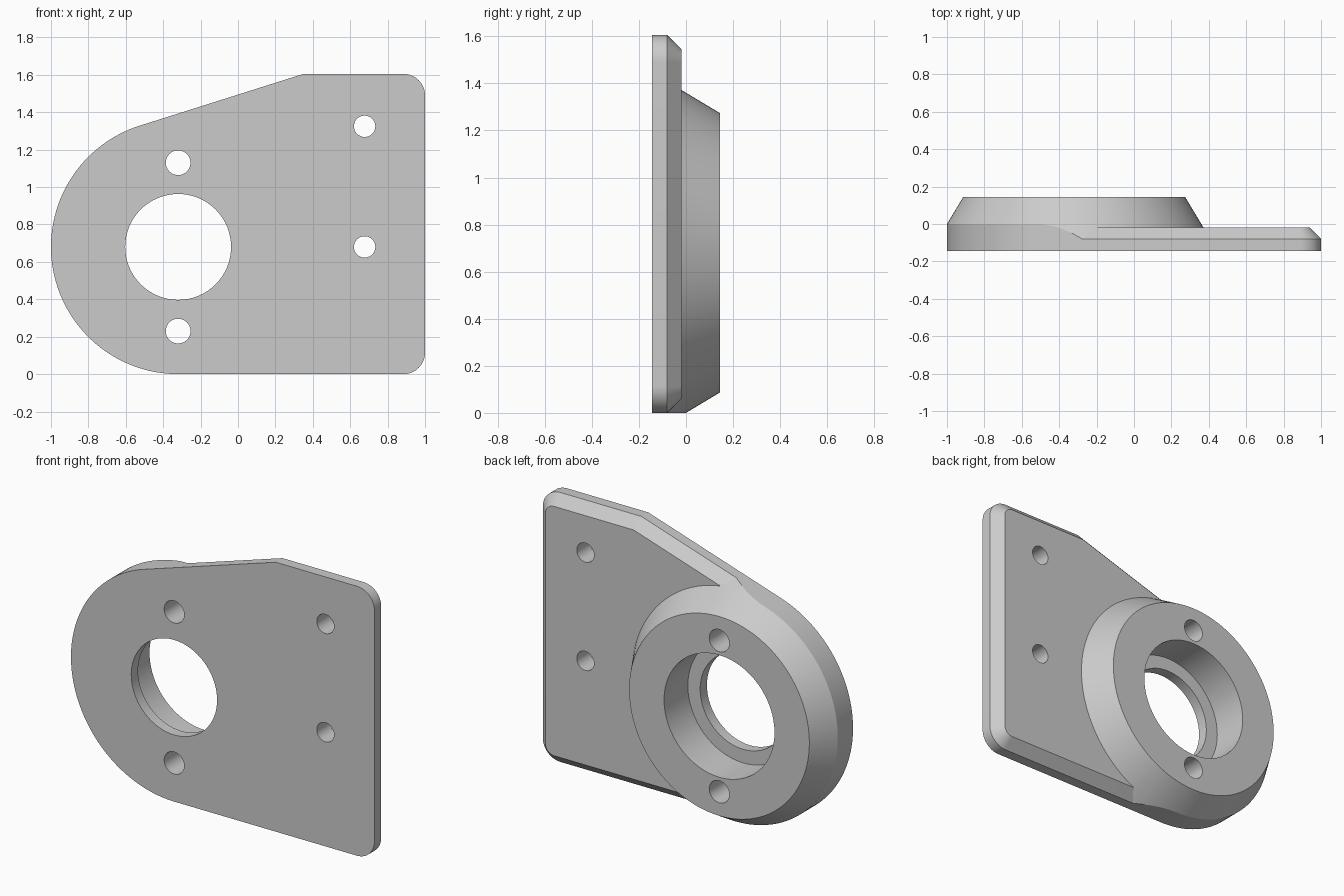
import bpy, bmesh
from math import sin, cos, acos, atan2, hypot, radians, pi

cube = bpy.data.objects.get("Cube")
if cube:
    bpy.data.objects.remove(cube, do_unlink=True)

# Main dimensions
FRONT, BACK = -0.144, 0.144
CX, CZ, R = -0.32, 0.68, 0.68           # boss axis and outer radius
APEX = (0.35, 1.605)                    # where the sloped edge meets the top
CORNER = 0.115
SLOPE = 0.6                             # boss taper
dx, dz = APEX[0] - CX, APEX[1] - CZ
TANGENT = atan2(dz, dx) + acos(R / hypot(dx, dz))

grey = bpy.data.materials.new("light_grey")
grey.use_nodes = True
colour = (0.6, 0.6, 0.6, 1)
grey.diffuse_color = colour
grey.node_tree.nodes["Principled BSDF"].inputs["Base Color"].default_value = colour


def arc(x, z, r, start, end, n):
    steps = [start + (end - start) * i / n for i in range(n + 1)]
    return [(x + r * cos(a), z + r * sin(a)) for a in steps]


def circle(x, z, r, n=64):
    return arc(x, z, r, 0, 2 * pi, n)[:-1]


def boss_ring(r):
    # Segments line up with the rounded end of the plate
    return (arc(CX, CZ, r, TANGENT, 1.5 * pi, 64)
            + arc(CX, CZ, r, 1.5 * pi, TANGENT + 2 * pi, 80)[1:-1])


def outline(d=0.0):
    """Plate outline grown by d."""
    right, r = 1 - CORNER, CORNER + d
    miter = d / (1 + sin(TANGENT))
    apex = (APEX[0] + miter * cos(TANGENT), APEX[1] + miter * (1 + sin(TANGENT)))
    return (arc(right, CORNER, r, -pi / 2, 0, 16)
            + arc(right, APEX[1] - CORNER, r, 0, pi / 2, 16)
            + [apex] + arc(CX, CZ, R + d, TANGENT, 1.5 * pi, 64))


def loft(name, sections):
    """Closed solid through (y, points) sections."""
    bm = bmesh.new()
    rings = [[bm.verts.new((x, y, z)) for x, z in pts] for y, pts in sections]
    n = len(rings[0])
    for a, b in zip(rings, rings[1:]):
        for i in range(n):
            j = (i + 1) % n
            bm.faces.new((a[i], a[j], b[j], b[i]))
    bm.faces.new(rings[0])
    bm.faces.new(rings[-1])
    bmesh.ops.recalc_face_normals(bm, faces=bm.faces)
    mesh = bpy.data.meshes.new(name)
    bm.to_mesh(mesh)
    bm.free()
    mesh.materials.append(grey)
    obj = bpy.data.objects.new(name, mesh)
    bpy.context.collection.objects.link(obj)
    return obj


def combine(target, tool, operation):
    mod = target.modifiers.new(operation.lower(), "BOOLEAN")
    mod.operation, mod.object, mod.solver = operation, tool, "EXACT"
    bpy.context.view_layer.objects.active = target
    bpy.ops.object.modifier_apply(modifier=mod.name)
    bpy.data.objects.remove(tool, do_unlink=True)


# Plate with chamfered back edge, left oversize and trimmed below
bracket = loft("mounting_bracket", [(-0.2, outline(0.02)), (-0.1, outline(0.02)),
                                    (-0.02, outline(-0.06))])

# Tapered boss on the back
boss = loft("boss", [(y, boss_ring(R - SLOPE * y)) for y in (-0.11, BACK)])
combine(bracket, boss, "UNION")

# Trim everything to the outline
combine(bracket, loft("trim", [(FRONT, outline()), (0.3, outline())]), "INTERSECT")

# Bearing seat, main bore, boss holes, plate holes: x, z, radius, start depth
for x, z, r, y in ((CX, CZ, 0.364, -0.08), (CX, CZ, 0.283, -0.3),
                   (CX, 1.13, 0.066, -0.3), (CX, 0.23, 0.066, -0.3),
                   (0.677, 1.325, 0.057, -0.3), (0.677, 0.68, 0.057, -0.3)):
    combine(bracket, loft("cutter", [(y, circle(x, z, r)), (0.3, circle(x, z, r))]),
            "DIFFERENCE")

# Tidy and shade
bm = bmesh.new()
bm.from_mesh(bracket.data)
bmesh.ops.remove_doubles(bm, verts=bm.verts, dist=0.0001)
bm.to_mesh(bracket.data)
bm.free()
bpy.ops.object.select_all(action="DESELECT")
bracket.select_set(True)
bpy.context.view_layer.objects.active = bracket
bpy.ops.object.shade_smooth_by_angle(angle=radians(12))
